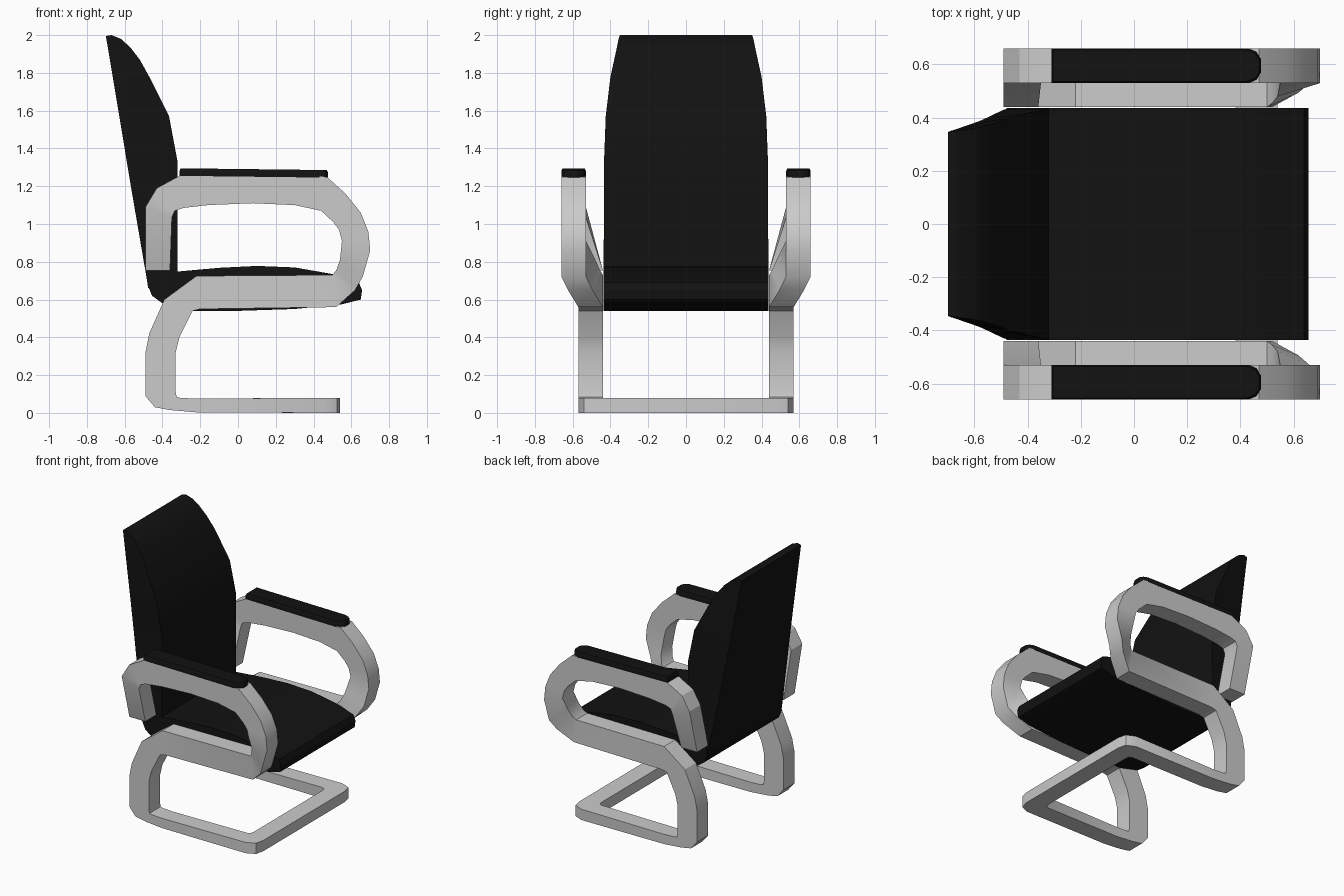
import bpy, bmesh

black = bpy.data.materials.new("black_upholstery")
black.diffuse_color = (0.006, 0.006, 0.006, 1)


def loft(name, rings, mat=None, angle=0.5):
    """Skin a list of equal-length closed rings and cap both ends."""
    bm = bmesh.new()
    vs = [[bm.verts.new(p) for p in r] for r in rings]
    n = len(rings[0])
    for r0, r1 in zip(vs, vs[1:]):
        for i in range(n):
            j = (i + 1) % n
            bm.faces.new((r0[i], r0[j], r1[j], r1[i]))
    bm.faces.new(vs[0])
    bm.faces.new(vs[-1])
    bmesh.ops.recalc_face_normals(bm, faces=bm.faces)
    me = bpy.data.meshes.new(name)
    bm.to_mesh(me)
    bm.free()
    ob = bpy.data.objects.new(name, me)
    bpy.context.collection.objects.link(ob)
    if mat:
        me.materials.append(mat)
    bpy.ops.object.select_all(action='DESELECT')
    ob.select_set(True)
    bpy.context.view_layer.objects.active = ob
    bpy.ops.object.shade_smooth_by_angle(angle=angle)
    return ob


# Frame: one flat bar running base -> leg -> seat rail -> arm -> rear post
HW = 0.065   # half width of the bar
IN, OUT = 0.505, 0.595   # centre y of the lower rail and of the arm

# rounded front corner of the base: inner and outer plan points
corner = [(0.41, 0.40, 0.54, 0.48), (0.405, 0.43, 0.525, 0.54),
          (0.38, 0.44, 0.46, 0.57)]
half = [[(xi, yi, 0.08), (xo, yo, 0.08), (xo, yo, 0), (xi, yi, 0)]
        for xi, yi, xo, yo in corner]

# side a (x, z), side b (x, z), centre y of each side
stations = [
    (-0.22, 0.075, -0.22, 0.003, IN, IN), (-0.31, 0.08, -0.36, 0.015, IN, IN),
    (-0.325, 0.085, -0.44, 0.03, IN, IN), (-0.33, 0.11, -0.49, 0.09, IN, IN),
    (-0.33, 0.32, -0.49, 0.32, IN, IN), (-0.31, 0.40, -0.47, 0.42, IN, IN),
    (-0.24, 0.54, -0.39, 0.60, IN, IN), (-0.20, 0.55, -0.22, 0.725, IN, IN),
    (0.52, 0.56, 0.50, 0.73, IN, IN), (0.62, 0.65, 0.52, 0.755, 0.56, 0.52),
    (0.66, 0.72, 0.54, 0.81, OUT, 0.545), (0.70, 0.86, 0.55, 0.91, OUT, OUT),
    (0.69, 0.96, 0.535, 0.97, OUT, OUT), (0.65, 1.06, 0.505, 1.01, OUT, OUT),
    (0.57, 1.16, 0.44, 1.07, OUT, OUT), (0.47, 1.25, 0.30, 1.10, OUT, OUT),
    (0.08, 1.255, 0.08, 1.11, OUT, OUT), (-0.16, 1.255, -0.16, 1.10, OUT, OUT),
    (-0.31, 1.255, -0.29, 1.085, OUT, OUT), (-0.43, 1.19, -0.335, 1.07, OUT, OUT),
    (-0.49, 1.09, -0.35, 1.035, OUT, OUT), (-0.49, 0.755, -0.36, 0.755, IN, IN),
]
for xa, za, xb, zb, ya, yb in stations:
    half.append([(xa, ya - HW, za), (xa, ya + HW, za),
                 (xb, yb + HW, zb), (xb, yb - HW, zb)])
other = [[(x, -y, z) for x, y, z in r] for r in reversed(half)]
loft("cantilever_frame", other + half)

# Armrest pads with rounded front ends
pad_plan = [(-0.31, 0.062), (0.43, 0.062), (0.46, 0.05), (0.477, 0.025)]
pad_plan += [(x, -y) for x, y in reversed(pad_plan)]
for side, s in (("left", 1), ("right", -1)):
    rings = []
    for z, k in ((1.25, 1), (1.275, 1), (1.29, 0.9)):
        rings.append([(0.085 + (x - 0.085) * (0.5 + 0.5 * k) ** 0.3,
                       s * OUT + y * k * 1.05,
                       z - 0.012 * (x - 0.1)) for x, y in pad_plan])
    loft(side + "_arm_pad", rings, black)

# Seat cushion: side profile stretched across the width
seat = [(-0.47, 0.74), (-0.48, 0.68), (-0.455, 0.62), (-0.40, 0.58), (-0.24, 0.54),
        (0.0, 0.54), (0.3, 0.55), (0.55, 0.575), (0.65, 0.60), (0.657, 0.65),
        (0.64, 0.69), (0.5, 0.735), (0.3, 0.77), (0.1, 0.778), (-0.1, 0.768),
        (-0.3, 0.75)]
loft("seat", [[(x, y, z) for x, z in seat] for y in (-0.436, 0.436)], black)

# Backrest: rear x, rear z, rear half width, front x, front z, front half width
back = [(-0.475, 0.66, 0.434, -0.32, 0.66, 0.434), (-0.49, 0.75, 0.43, -0.32, 0.76, 0.436),
        (-0.574, 1.24, 0.39, -0.32, 1.33, 0.434), (-0.615, 1.49, 0.375, -0.365, 1.57, 0.425),
        (-0.645, 1.67, 0.365, -0.47, 1.78, 0.40), (-0.665, 1.79, 0.358, -0.52, 1.87, 0.38),
        (-0.68, 1.88, 0.353, -0.57, 1.935, 0.366), (-0.69, 1.94, 0.35, -0.62, 1.98, 0.357),
        (-0.70, 1.995, 0.346, -0.67, 2.0, 0.35)]
loft("backrest", [[(xr, -wr, zr), (xr, wr, zr), (xf, wf, zf), (xf, -wf, zf)]
                  for xr, zr, wr, xf, zf, wf in back], black)
